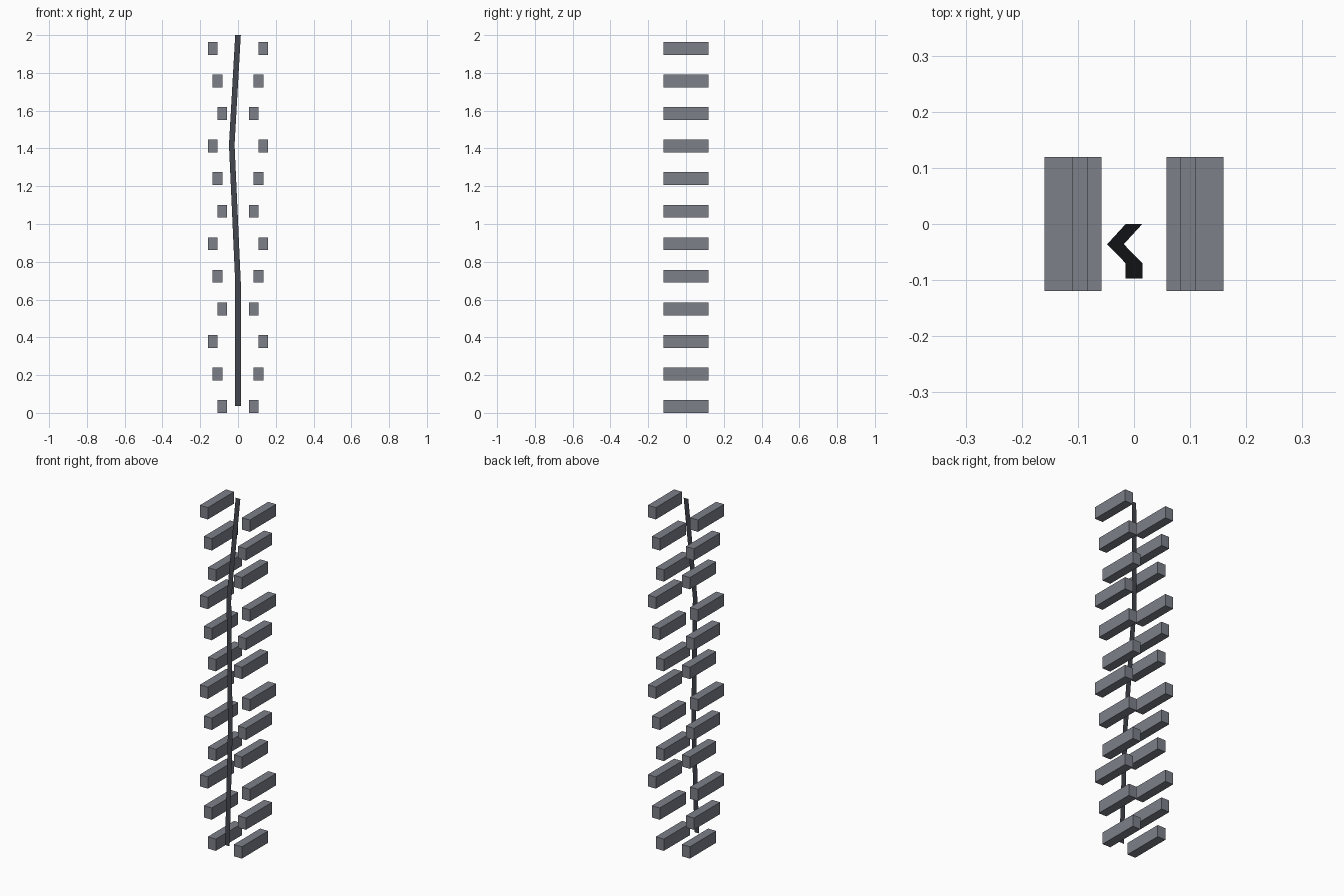
import bpy, bmesh
from mathutils import Matrix, Vector

if "Cube" in bpy.data.objects:
    bpy.data.objects.remove(bpy.data.objects["Cube"])


def material(name, colour):
    mat = bpy.data.materials.new(name)
    mat.diffuse_color = (*colour, 1)
    mat.use_nodes = True
    mat.node_tree.nodes["Principled BSDF"].inputs["Base Color"].default_value = mat.diffuse_color
    return mat


slate = material("slate", (0.20, 0.215, 0.25))
charcoal = material("charcoal", (0.055, 0.06, 0.075))


def finish(bm, name, mat):
    mesh = bpy.data.meshes.new(name)
    bm.to_mesh(mesh)
    bm.free()
    mesh.materials.append(mat)
    ob = bpy.data.objects.new(name, mesh)
    bpy.context.collection.objects.link(ob)
    return ob


def block(name, centre, size):
    bm = bmesh.new()
    bmesh.ops.create_cube(bm, size=1, matrix=Matrix.Translation(Vector(centre)) @ Matrix.Diagonal((*size, 1)))
    return finish(bm, name, slate)


# Paired blocks: spacing widens over three levels, then repeats
SIZE = (0.051, 0.239, 0.068)
for level in range(12):
    x = 0.083 + 0.0255 * (level % 3)
    z = 0.034 + 0.1723 * level
    for side, label in ((-1, "left"), (1, "right")):
        block(f"{label}_block_{level + 1}", (side * x, 0, z), SIZE)

# Flat, kinked ribbon hanging between the blocks
path = [(0, 0, 2.0), (-0.033, -0.036, 1.42), (0, -0.07, 0.69), (0, -0.097, 0.037)]
half = 0.0148
bm = bmesh.new()
rows = [[bm.verts.new((x + s * half, y, z)) for s in (-1, 1)] for x, y, z in path]
for upper, lower in zip(rows, rows[1:]):
    bm.faces.new((upper[0], lower[0], lower[1], upper[1]))
finish(bm, "hanging_ribbon", charcoal)
